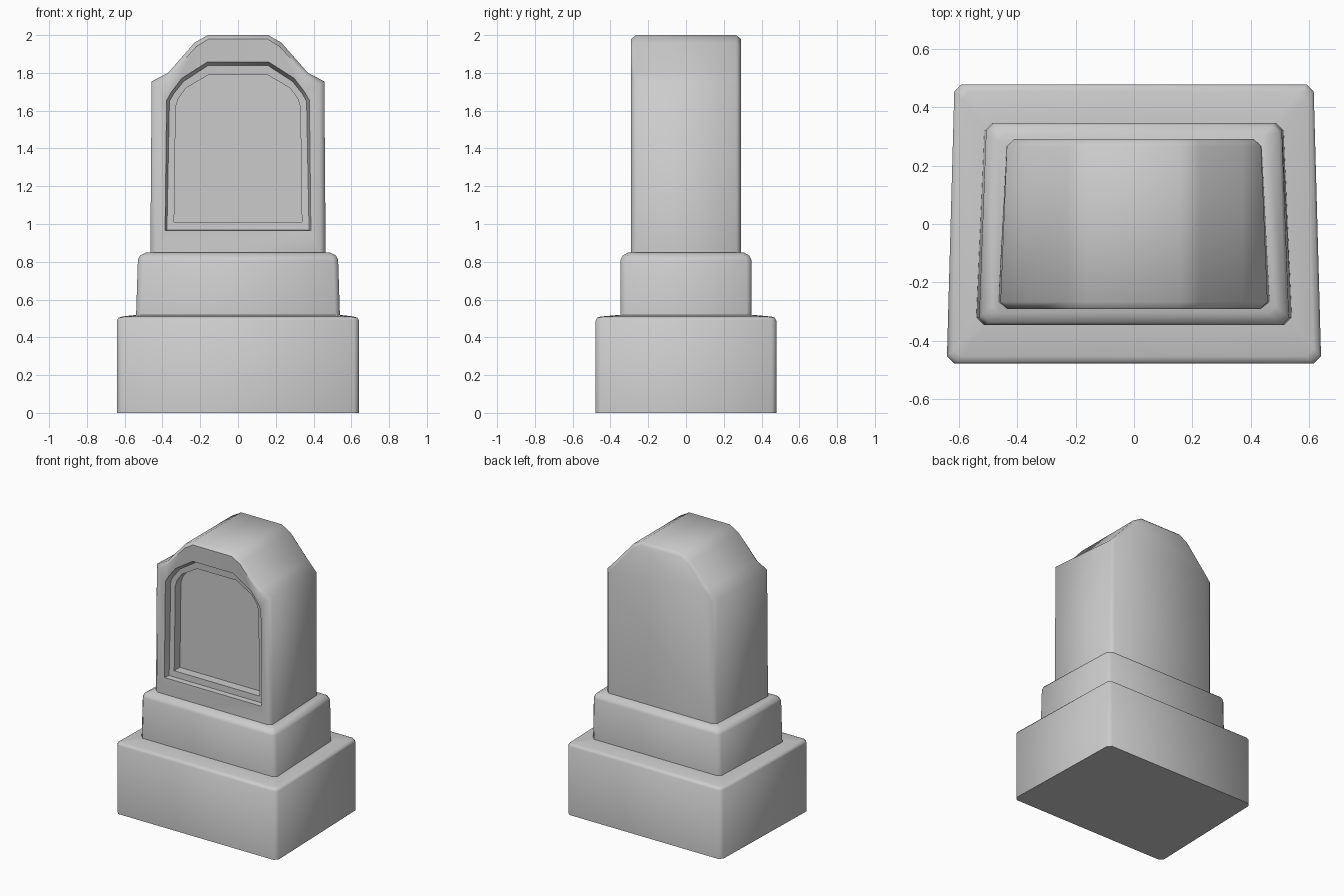
import bpy, bmesh

if "Cube" in bpy.data.objects:
    bpy.data.objects.remove(bpy.data.objects["Cube"])


def loft(name, rings):
    """Skin a list of equal-length point rings and cap both ends."""
    bm = bmesh.new()
    loops = [[bm.verts.new(p) for p in ring] for ring in rings]
    n = len(loops[0])
    for a, b in zip(loops, loops[1:]):
        for i in range(n):
            j = (i + 1) % n
            bm.faces.new((a[i], a[j], b[j], b[i]))
    bm.faces.new(loops[0])
    bm.faces.new(loops[-1])
    bmesh.ops.recalc_face_normals(bm, faces=bm.faces)
    mesh = bpy.data.meshes.new(name)
    bm.to_mesh(mesh)
    bm.free()
    ob = bpy.data.objects.new(name, mesh)
    bpy.context.collection.objects.link(ob)
    bpy.ops.object.select_all(action='DESELECT')
    ob.select_set(True)
    bpy.context.view_layer.objects.active = ob
    bpy.ops.object.shade_smooth_by_angle(angle=0.9)
    return ob


def block_ring(front, back, y, z, c=0.025):
    """Chamfered trapezoid: half widths at front and back, half depth y."""
    half = [(front - c, -y), (front, -y + c), (back, y - c), (back - c, y)]
    pts = half + [(-x, v) for x, v in reversed(half)]
    return [(x, v, z) for x, v in pts]


def arch_ring(half, y):
    """Mirror half an arch outline into a closed ring at depth y."""
    pts = half + [(-x, z) for x, z in reversed(half)]
    return [(x, y, z) for x, z in pts]


# Stepped plinth
loft("base_block", [
    block_ring(0.64, 0.615, 0.478, 0),
    block_ring(0.64, 0.615, 0.478, 0.49),
    block_ring(0.632, 0.607, 0.47, 0.504),
    block_ring(0.615, 0.59, 0.452, 0.51),
    block_ring(0.53, 0.50, 0.34, 0.52)])
loft("middle_block", [
    block_ring(0.54, 0.512, 0.346, 0.50),
    block_ring(0.53, 0.506, 0.346, 0.81),
    block_ring(0.52, 0.496, 0.336, 0.832),
    block_ring(0.485, 0.462, 0.305, 0.85)])

# Arched slab with a stepped recess in the front
back_cap = [(0.41, 0.84), (0.41, 1.72), (0.355, 1.785), (0.22, 1.94), (0.155, 1.98)]
back_rim = [(0.437, 0.84), (0.435, 1.73), (0.37, 1.80), (0.23, 1.96), (0.16, 2.0)]
front_rim = [(0.464, 0.84), (0.457, 1.755), (0.37, 1.80), (0.23, 1.96), (0.16, 2.0)]
front_face = [(0.435, 0.84), (0.432, 1.735), (0.36, 1.785), (0.22, 1.94), (0.155, 1.98)]
opening = [(0.386, 0.965), (0.378, 1.655), (0.352, 1.70), (0.297, 1.772), (0.162, 1.858)]
ledge_out = [(0.376, 0.967), (0.363, 1.65), (0.34, 1.69), (0.288, 1.755), (0.16, 1.838)]
ledge_in = [(0.338, 1.01), (0.33, 1.62), (0.315, 1.665), (0.275, 1.72), (0.155, 1.79)]
loft("arched_slab", [
    arch_ring(back_cap, 0.29),
    arch_ring(back_rim, 0.266),
    arch_ring(front_rim, -0.266),
    arch_ring(front_face, -0.29),
    arch_ring(opening, -0.283),
    arch_ring(ledge_out, -0.243),
    arch_ring(ledge_in, -0.24),
    arch_ring(ledge_in, -0.175)])
